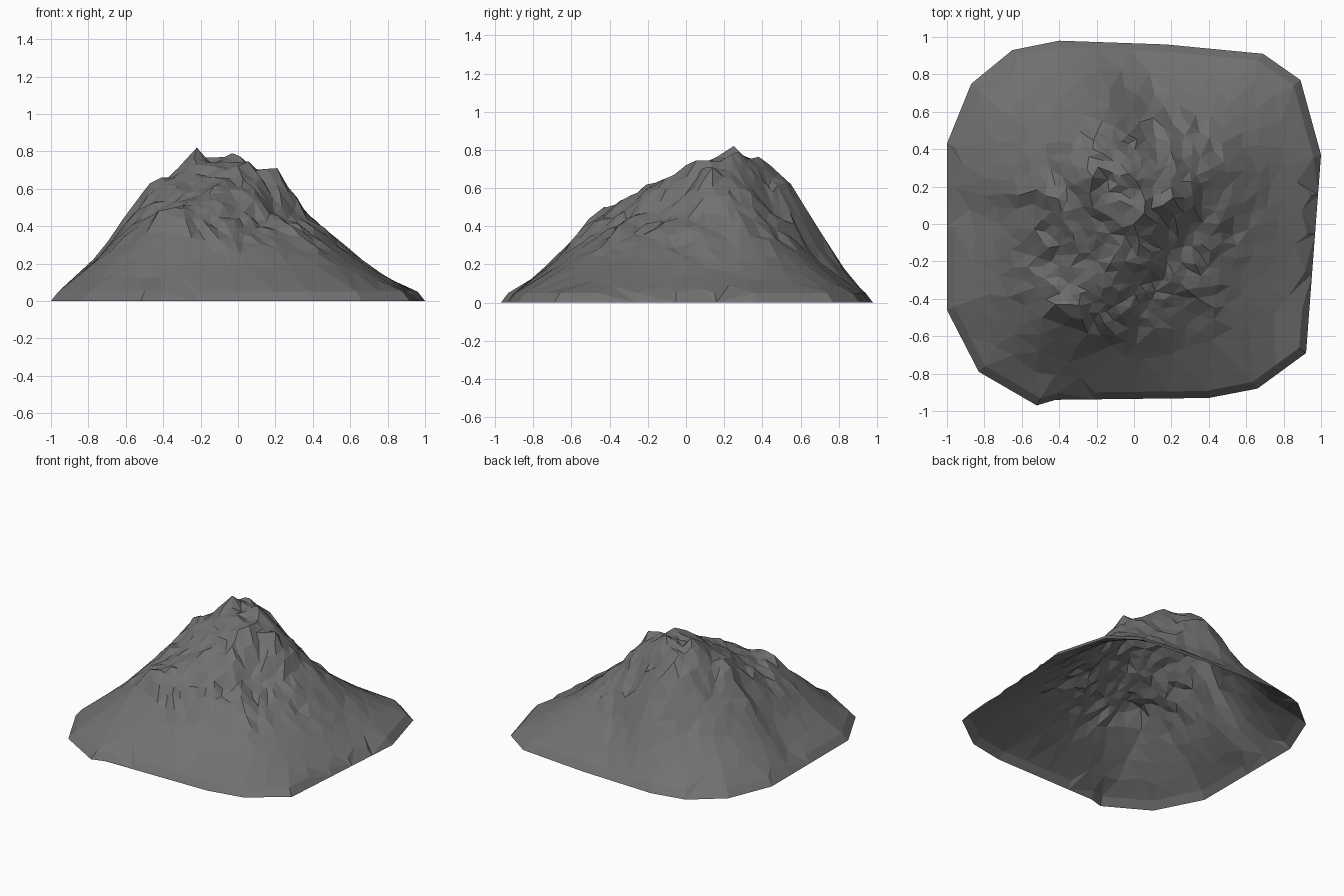
import bpy, random, math
from mathutils import Vector, noise
from mathutils.geometry import delaunay_2d_cdt

if "Cube" in bpy.data.objects:
    bpy.data.objects.remove(bpy.data.objects["Cube"])

random.seed(4)

# Footprint outline on the ground (counter-clockwise)
RIM = [(1, .37), (.89, .77), (.69, .91), (.17, .96), (-.4, .98), (-.65, .93), (-.87, .75), (-1, .43),
       (-1, -.46), (-.83, -.79), (-.52, -.97), (-.42, -.94), (.4, -.93), (.66, -.88), (.92, -.69)]

# Summits and ridges
CREST = [(-.22, .25, .82), (-.14, .24, .73), (-.03, .27, .79), (.1, .2, .70), (.21, .14, .71),
         (0, 0, .72), (-.13, -.05, .66), (-.05, -.2, .6), (-.12, -.33, .54), (-.34, -.43, .5), (-.24, -.36, .51),
         (-.5, -.59, .30), (-.47, .15, .63), (-.36, .2, .66), (-.38, .02, .62), (-.6, -.1, .40), (-.72, 0, .25),
         (-.22, .4, .75), (-.17, .55, .62), (-.13, .63, .49)]
# Flanks and valleys
FLANK = [(-.1, .72, .32), (.07, .7, .22), (.1, .45, .5), (.3, .5, .36), (.5, .58, .22), (.31, .17, .56),
         (.41, .16, .43), (.53, .2, .33), (.7, .2, .18), (.16, -.05, .56), (.29, -.07, .43), (.38, -.1, .40),
         (.32, -.37, .37), (.1, -.35, .43), (.05, -.7, .19), (.5, -.6, .18), (.65, -.3, .19), (-.3, -.2, .52),
         (-.25, -.7, .22), (-.62, .4, .34), (-.45, .62, .3), (-.75, -.4, .21), (-.87, .05, .1), (-.1, -.84, .1)]


def scaled(s, n):
    """Outline shrunk by s, every side split into pieces about n long."""
    out = []
    for i, a in enumerate(RIM):
        a, b = Vector(a), Vector(RIM[(i + 1) % len(RIM)])
        k = max(1, round((b - a).length / n))
        out += [a.lerp(b, j / k) * s for j in range(k)]
    return out


def solve(a, b):
    """Gaussian elimination."""
    n = len(b)
    m = [r[:] + [v] for r, v in zip(a, b)]
    for i in range(n):
        p = max(range(i, n), key=lambda r: abs(m[r][i]))
        m[i], m[p] = m[p], m[i]
        for r in range(i + 1, n):
            f = m[r][i] / m[i][i]
            for c in range(i, n + 1):
                m[r][c] -= f * m[i][c]
    x = [0] * n
    for i in reversed(range(n)):
        x[i] = (m[i][n] - sum(m[i][c] * x[c] for c in range(i + 1, n))) / m[i][i]
    return x


# Height surface stretched through the crest, flank and foot points
inner = scaled(.96, .2)
ctrl = CREST + FLANK + [(p.x, p.y, .05) for p in inner]
pos = [Vector(c[:2]) for c in ctrl]
weights = solve([[(p - q).length for q in pos] for p in pos], [c[2] for c in ctrl])
crest = pos[:len(CREST)]


def height(p):
    z = sum(w * (p - q).length for w, q in zip(weights, pos))
    rough = max(0, min(1, (z - .12) / .3)) * min(1, min((p - q).length for q in crest) / .09)
    z += .04 * rough * noise.noise(Vector((p.x * 8, p.y * 8, 3)))
    z += .02 * rough * random.uniform(-1, 1)
    return max(z, .03)


def inside(p, s):
    for i, a in enumerate(RIM):
        a, b = Vector(a) * s, Vector(RIM[(i + 1) % len(RIM)]) * s
        if (b.x - a.x) * (p.y - a.y) - (b.y - a.y) * (p.x - a.x) < 0:
            return False
    return True


# Scatter points: crowded on the rocky top, sparse on the skirts
rim = scaled(1, .2)
pts = rim + inner + [p.copy() for p in crest]
for _ in range(9000):
    p = Vector((random.uniform(-1, 1), random.uniform(-1, 1)))
    gap = .042 + .13 * max(0, p.length - .5)
    if inside(p, .93) and all((p - q).length > gap for q in pts):
        pts.append(p)

verts, _, faces, *_ = delaunay_2d_cdt(pts, [], [list(range(len(rim)))], 1, 1e-5)


def lift(p):
    if min((p - r).length for r in rim) < 1e-3:
        return 0
    if min((p - q).length for q in inner) < 1e-3:
        return .05
    return height(p)


# Mountain: an open, flat-faceted shell
mesh = bpy.data.meshes.new("mountain")
mesh.from_pydata([(v.x, v.y, lift(v)) for v in verts], [], faces)
mesh.update()
mountain = bpy.data.objects.new("mountain", mesh)
bpy.context.collection.objects.link(mountain)

# Dark rock
rock = bpy.data.materials.new("dark_rock")
rock.diffuse_color = (.165, .165, .165, 1)
rock.use_nodes = True
rock.node_tree.nodes["Principled BSDF"].inputs["Base Color"].default_value = rock.diffuse_color
mesh.materials.append(rock)
